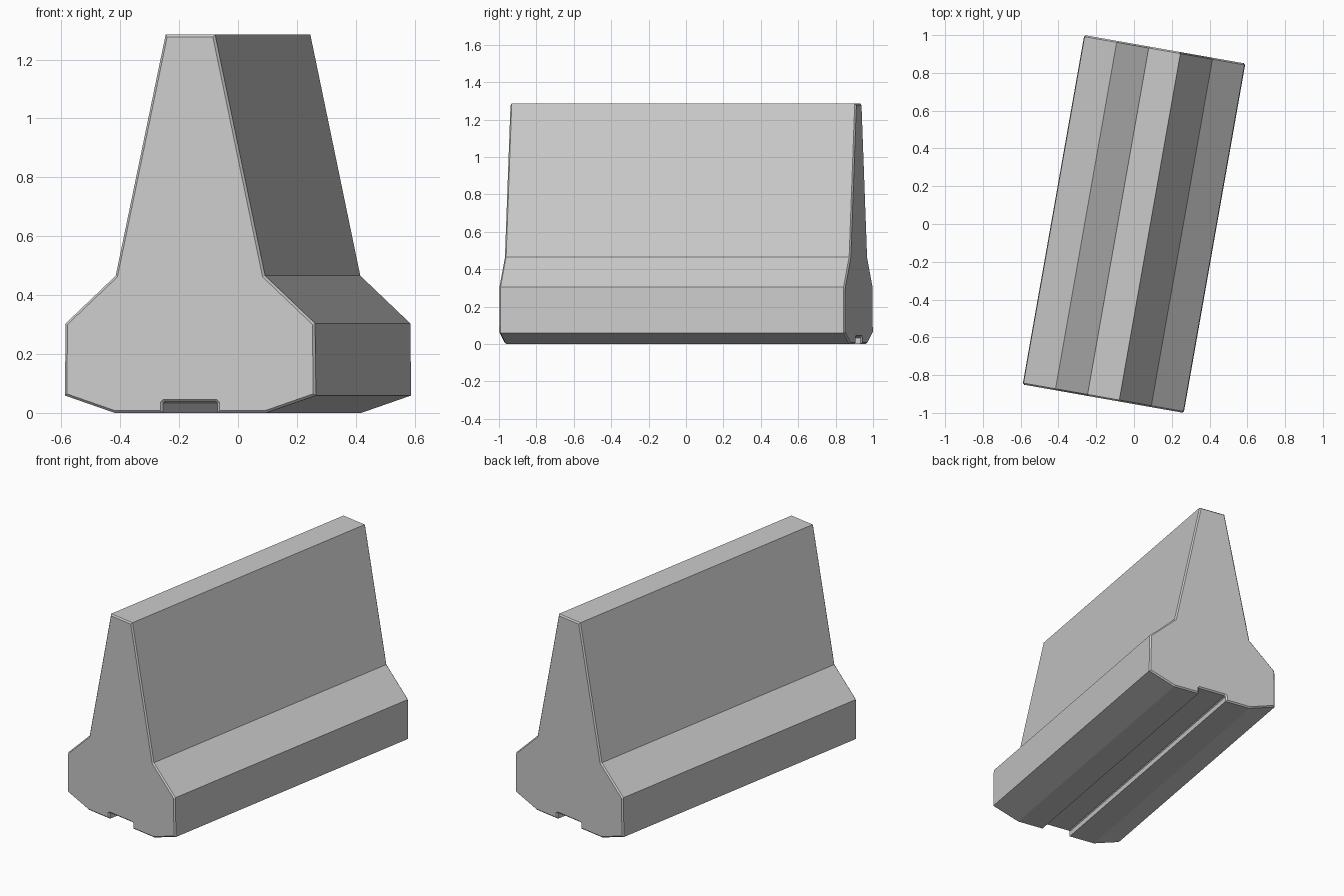
import bpy, bmesh, math
from mathutils import Matrix

if "Cube" in bpy.data.objects:
    bpy.data.objects.remove(bpy.data.objects["Cube"])

HALF_LEN = 0.939
YAW = math.radians(-10)

# Right half of the cross-section (x, z), from the base channel up to the crest
half = [(0.088, 0.038), (0.094, 0.033), (0.094, 0.0), (0.261, 0.0), (0.433, 0.059),
        (0.430, 0.304), (0.2575, 0.466), (0.0853, 1.285)]
profile = half + [(-x, z) for x, z in reversed(half)]

# Barrier body: extrude the profile along its length
bm = bmesh.new()
cap = bm.faces.new([bm.verts.new((x, -HALF_LEN, z)) for x, z in profile])
ext = bmesh.ops.extrude_face_region(bm, geom=[cap], use_keep_orig=True)
verts = [g for g in ext["geom"] if isinstance(g, bmesh.types.BMVert)]
bmesh.ops.translate(bm, verts=verts, vec=(0, 2 * HALF_LEN, 0))
bmesh.ops.recalc_face_normals(bm, faces=bm.faces)

# Small chamfer around both end caps
rim = [e for e in bm.edges if abs(e.verts[0].co.y - e.verts[1].co.y) < 1e-5]
bmesh.ops.bevel(bm, geom=rim, offset=0.008, segments=1, affect='EDGES',
                clamp_overlap=True)

# Turn the barrier to its resting angle
bmesh.ops.transform(bm, matrix=Matrix.Rotation(YAW, 4, 'Z'), verts=bm.verts)
bmesh.ops.recalc_face_normals(bm, faces=bm.faces)

mesh = bpy.data.meshes.new("concrete_barrier")
bm.to_mesh(mesh)
bm.free()
barrier = bpy.data.objects.new("concrete_barrier", mesh)
bpy.context.collection.objects.link(barrier)
